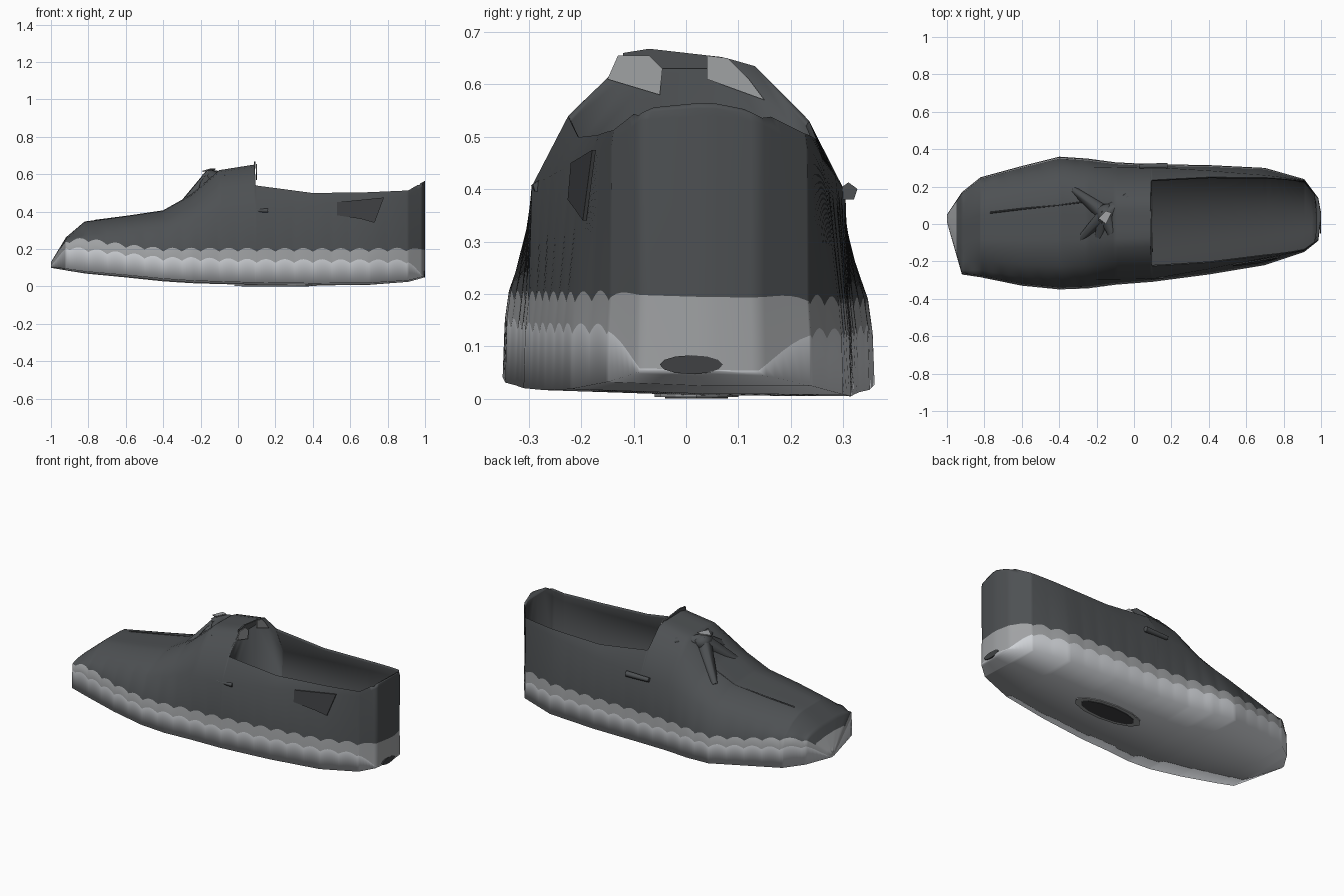
import bpy
import bmesh
import math
from mathutils import Vector

if "Cube" in bpy.data.objects:
    bpy.data.objects.remove(bpy.data.objects["Cube"], do_unlink=True)


def material(name, color):
    m = bpy.data.materials.new(name)
    m.use_nodes = True
    rgba = (*color, 1)
    m.diffuse_color = rgba
    bsdf = m.node_tree.nodes["Principled BSDF"]
    bsdf.inputs["Base Color"].default_value = rgba
    bsdf.inputs["Roughness"].default_value = 0.8
    return m


UPPER = material("slate upper", (0.075, 0.081, 0.086))
LINING = material("dark lining", (0.05, 0.053, 0.056))
TRIM = material("grey trim", (0.35, 0.36, 0.37))
SOLE = material("pale sole", (0.62, 0.64, 0.67))


def make_object(name, bm, mats, smooth_angle=0):
    bmesh.ops.recalc_face_normals(bm, faces=bm.faces)
    mesh = bpy.data.meshes.new(name)
    bm.to_mesh(mesh)
    bm.free()
    for m in mats:
        mesh.materials.append(m)
    ob = bpy.data.objects.new(name, mesh)
    bpy.context.collection.objects.link(ob)
    if smooth_angle:
        bpy.ops.object.select_all(action="DESELECT")
        ob.select_set(True)
        bpy.context.view_layer.objects.active = ob
        bpy.ops.object.shade_smooth_by_angle(angle=math.radians(smooth_angle))


# Stations along the shoe, toe to heel: x, right y, left y, bottom, sole top,
# trim top, shoulder z, top z, shoulder width, rim width
STATIONS = [
    (-1.0, 0.01, 0.05, 0.10, 0.11, 0.12, 0.125, 0.13, 0.9, 0.7),
    (-0.92, -0.27, 0.17, 0.085, 0.19, 0.225, 0.24, 0.26, 0.9, 0.7),
    (-0.82, -0.285, 0.25, 0.07, 0.18, 0.235, 0.27, 0.345, 0.86, 0.65),
    (-0.6, -0.33, 0.31, 0.05, 0.155, 0.20, 0.29, 0.375, 0.85, 0.65),
    (-0.4, -0.35, 0.36, 0.03, 0.13, 0.18, 0.31, 0.405, 0.84, 0.65),
    (-0.25, -0.345, 0.35, 0.02, 0.13, 0.18, 0.35, 0.49, 0.86, 0.65),
    (-0.1, -0.325, 0.33, 0.015, 0.125, 0.18, 0.39, 0.62, 0.91, 0.67),
    (0.09, -0.31, 0.32, 0.01, 0.12, 0.18, 0.40, 0.65, 0.95, 0.7),
    (0.095, -0.31, 0.32, 0.01, 0.12, 0.18, 0.40, 0.535, 0.95, 0.73),
    (0.4, -0.27, 0.315, 0.007, 0.12, 0.18, 0.43, 0.495, 0.9, 0.78),
    (0.7, -0.22, 0.30, 0.01, 0.12, 0.18, 0.46, 0.50, 0.85, 0.8),
    (0.91, -0.15, 0.24, 0.025, 0.12, 0.185, 0.48, 0.51, 0.96, 0.94),
    (0.985, -0.09, 0.14, 0.045, 0.055, 0.195, 0.53, 0.555, 0.98, 0.94),
    (1.0, 0.02, 0.06, 0.05, 0.056, 0.195, 0.54, 0.565, 0.98, 0.94),
]


def station(x):
    for a, b in zip(STATIONS, STATIONS[1:]):
        if x <= b[0]:
            t = (x - a[0]) / (b[0] - a[0])
            return [p + (q - p) * t for p, q in zip(a, b)]
    return list(STATIONS[-1])


def is_open(x):
    return 0.094 < x < 0.97


def half_section(x):
    """Width factor and height of each row, from bottom centre to top centre."""
    _, _, _, zb, low, high, sh, top, shoulder, rim = station(x)
    fade = min(1, (x + 1) / 0.12, (1 - x) / 0.1)
    wave = 0.02 * abs(math.sin(math.pi * x / 0.1)) * fade
    rows = [(0, zb), (1, zb + 0.004), (0.99, low + wave), (0.97, high + wave),
            (shoulder, max(sh, high + wave + 0.01))]
    if is_open(x):
        # thin wall running down to the insole
        rows += [(rim, top), (rim - 0.02, top - 0.01), (shoulder - 0.04, sh - 0.02),
                 (0.88, 0.22), (0, 0.18)]
    elif x > 0.9:
        rows += [(rim, top - 0.01), (0.75, top), (0.5, top), (0.25, top), (0, top)]
    else:
        rows += [(rim, sh + 0.58 * (top - sh)), (0.4, sh + 0.95 * (top - sh)),
                 (0.25, top), (0.12, top), (0, top)]
    return rows


# Sole, trim, upper and lining follow the rows of the body
def row_material(row, x, last):
    if row < 2:
        return 0
    if row == 2 or x < -0.955:
        return 1
    return 3 if row >= last - 3 and is_open(x) else 2


def build_shoe_body():
    xs = sorted({round(-1 + i * 0.0125, 4) for i in range(161)} | {s[0] for s in STATIONS})
    bm = bmesh.new()
    loops = []
    for x in xs:
        s = station(x)
        mid, half = (s[1] + s[2]) / 2, (s[2] - s[1]) / 2
        rows = half_section(x)
        left = [(mid + k * half, z) for k, z in rows]
        right = [(mid - k * half, z) for k, z in rows[1:-1]]
        loops.append([bm.verts.new((x, y, z - 0.02 * y)) for y, z in left + right[::-1]])
    n = len(loops[0])
    last = n // 2
    for x, a, b in zip(xs, loops, loops[1:]):
        for i in range(n):
            j = (i + 1) % n
            f = bm.faces.new((a[i], a[j], b[j], b[i]))
            f.material_index = row_material(min(i, n - 1 - i), x, last)
    # narrow end caps, filled row by row
    for x, loop in ((xs[0], loops[0]), (xs[-1], loops[-1])):
        for i in range(last):
            ring = (loop[i], loop[i + 1], loop[-i - 1], loop[-i])
            f = bm.faces.new(list(dict.fromkeys(ring)))
            f.material_index = row_material(i, x, last)
    make_object("shoe_body", bm, [SOLE, TRIM, UPPER, LINING], 120)


def plate(name, points, offset, mat):
    """Thin flat patch extruded by a small offset."""
    bm = bmesh.new()
    face = bm.faces.new([bm.verts.new(p) for p in points])
    out = bmesh.ops.extrude_face_region(bm, geom=[face])
    moved = [v for v in out["geom"] if isinstance(v, bmesh.types.BMVert)]
    bmesh.ops.translate(bm, verts=moved, vec=offset)
    make_object(name, bm, [mat])


def fold(name, start, end, r1, r2):
    """Tapered five-sided lace fold between two points."""
    start, end = Vector(start), Vector(end)
    d = end - start
    bm = bmesh.new()
    bmesh.ops.create_cone(bm, cap_ends=True, segments=5, radius1=r1, radius2=r2,
                          depth=d.length)
    bm.transform(d.to_track_quat("Z", "Y").to_matrix().to_4x4())
    bmesh.ops.translate(bm, verts=bm.verts, vec=(start + end) / 2)
    make_object(name, bm, [UPPER], 80)


build_shoe_body()

# Knotted laces over the instep
KNOT = (-0.15, 0.05, 0.58)
ENDS = [(-0.32, 0.18, 0.41), (-0.3, -0.1, 0.43), (-0.03, 0.15, 0.585),
        (-0.07, -0.15, 0.575), (-0.2, -0.15, 0.48)]
for i, end in enumerate(ENDS):
    fold(f"lace_fold_{i + 1}", KNOT, end, 0.045, 0.02)
bm = bmesh.new()
bmesh.ops.create_icosphere(bm, subdivisions=1, radius=0.055)
bmesh.ops.scale(bm, verts=bm.verts, vec=(1, 1.2, 0.8))
bmesh.ops.translate(bm, verts=bm.verts, vec=KNOT)
make_object("lace_knot", bm, [UPPER], 80)
plate("lace_tip", [(-0.19, 0.03, 0.612), (-0.15, 0.0, 0.624), (-0.12, 0.06, 0.624),
                   (-0.15, 0.07, 0.624)], (0, 0, 0.006), TRIM)

# Peak and pale patches of the tongue
plate("tongue_peak", [(0.085, -0.12, 0.63), (0.085, 0.08, 0.63), (0.085, 0.07, 0.652),
                      (0.085, -0.07, 0.668), (0.085, -0.12, 0.66)], (0.009, 0, 0), UPPER)
plate("tongue_patch_right", [(0.097, -0.15, 0.61), (0.097, -0.05, 0.58), (0.097, -0.045, 0.63),
                             (0.097, -0.07, 0.655), (0.097, -0.13, 0.655)], (0.005, 0, 0), TRIM)
plate("tongue_patch_left", [(0.097, 0.04, 0.61), (0.097, 0.15, 0.57), (0.097, 0.12, 0.61),
                            (0.097, 0.08, 0.65), (0.097, 0.04, 0.655)], (0.005, 0, 0), TRIM)

# Loose flap on the right wall
plate("side_flap", [(0.53, -0.213, 0.45), (0.78, -0.172, 0.475), (0.73, -0.19, 0.34),
                    (0.66, -0.204, 0.36), (0.53, -0.219, 0.38)], (0, -0.007, 0), LINING)

# Eyelet tabs at both ends of the lacing
fold("left_tab", (0.03, 0.308, 0.395), (0.18, 0.31, 0.395), 0.014, 0.018)
fold("right_tab", (0.06, -0.288, 0.405), (0.16, -0.281, 0.405), 0.008, 0.012)


# Worn patches under the arch and on the heel
def blob(cx, cy, rx, ry):
    steps = [i * math.tau / 12 for i in range(12)]
    return [(cx + rx * math.cos(a), cy + ry * math.sin(a)) for a in steps]


plate("arch_patch_rim", [(x, y, 0.003) for x, y in blob(0.2, 0.02, 0.22, 0.08)],
      (0, 0, 0.008), TRIM)
plate("arch_patch", [(x, y, 0.0) for x, y in blob(0.2, 0.02, 0.18, 0.06)],
      (0, 0, 0.008), LINING)
plate("heel_patch", [(0.994, y, z) for y, z in blob(0.01, 0.065, 0.06, 0.018)],
      (0.007, 0, 0), LINING)

# Crease along the toe
curve = bpy.data.curves.new("toe_crease", "CURVE")
curve.dimensions = "3D"
curve.bevel_depth = 0.005
curve.bevel_resolution = 0
path = [(-0.77, 0.06, 0.35), (-0.6, 0.08, 0.372), (-0.4, 0.1, 0.4), (-0.25, 0.12, 0.483)]
spline = curve.splines.new("POLY")
spline.points.add(len(path) - 1)
for point, co in zip(spline.points, path):
    point.co = (*co, 1)
curve.materials.append(LINING)
bpy.context.collection.objects.link(bpy.data.objects.new("toe_crease", curve))
